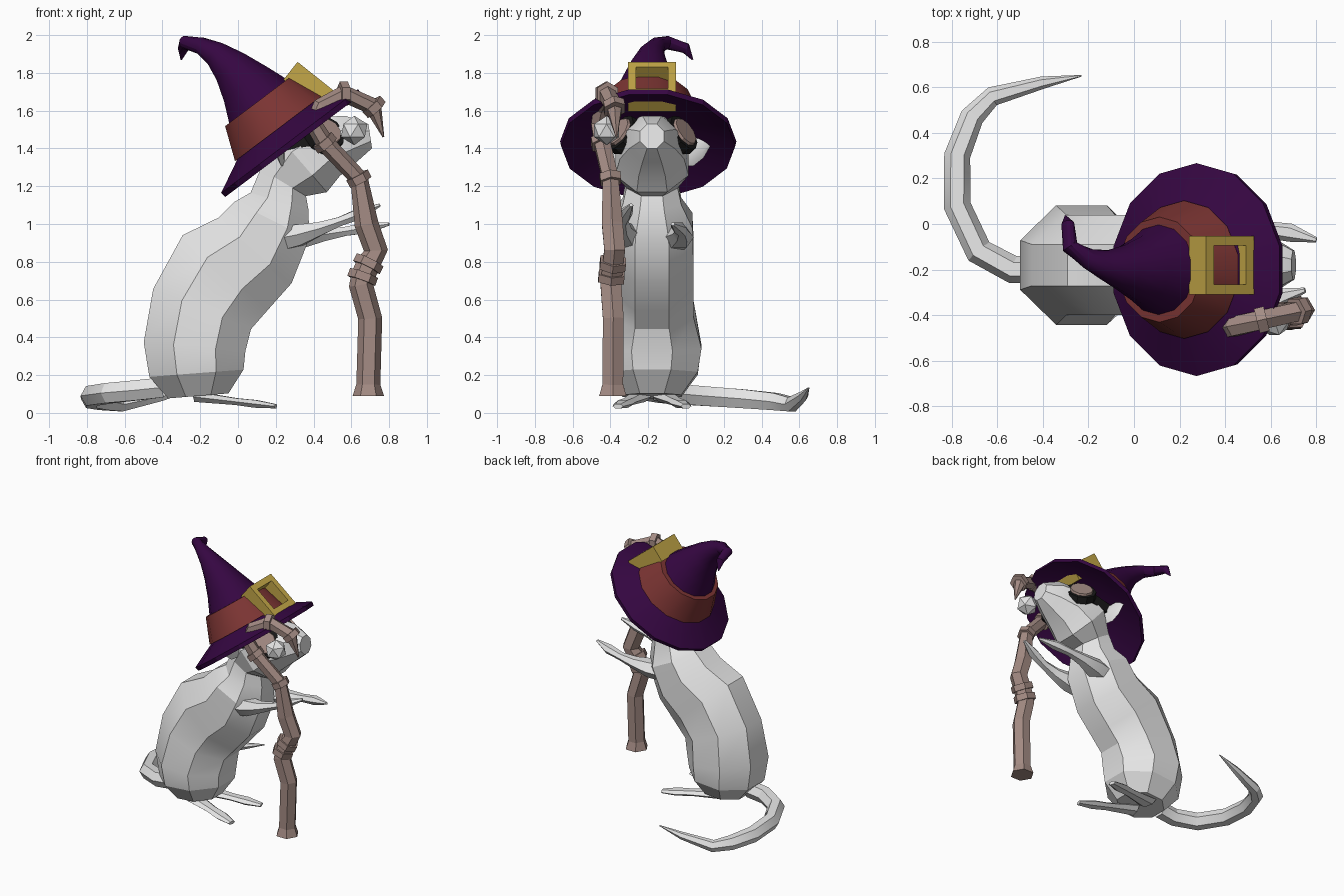
import bpy, bmesh, math
from mathutils import Vector

cube = bpy.data.objects.get("Cube")
if cube:
    bpy.data.objects.remove(cube, do_unlink=True)


def material(name, red, green, blue):
    mat = bpy.data.materials.new(name)
    mat.use_nodes = True
    colour = (red, green, blue, 1)
    mat.diffuse_color = colour
    mat.node_tree.nodes["Principled BSDF"].inputs["Base Color"].default_value = colour
    return mat


FUR = material("pale_fur", .78, .78, .78)
PURPLE = material("purple_felt", .036, .002, .054)
RED = material("red_band", .2, .035, .033)
GOLD = material("gold", .55, .39, .065)
WOOD = material("brown_wood", .37, .26, .23)
BLACK = material("black_strap", .01, .01, .01)

X_AXIS, Y_AXIS, Z_AXIS = Vector((1, 0, 0)), Vector((0, 1, 0)), Vector((0, 0, 1))
MIDDLE = -.18  # the animal's plane of symmetry in y


def finish(name, bm, mat, smooth):
    """Turn a bmesh into a named object, flat or smooth up to an angle."""
    bmesh.ops.recalc_face_normals(bm, faces=bm.faces)
    mesh = bpy.data.meshes.new(name)
    bm.to_mesh(mesh)
    bm.free()
    mesh.materials.append(mat)
    obj = bpy.data.objects.new(name, mesh)
    bpy.context.collection.objects.link(obj)
    if smooth:
        bpy.ops.object.select_all(action="DESELECT")
        obj.select_set(True)
        bpy.context.view_layer.objects.active = obj
        bpy.ops.object.shade_smooth_by_angle(angle=math.radians(25))


def skin(name, rings, mat, smooth=True, closed=False):
    """Bridge equal point loops; cap the two ends, or join them if closed."""
    bm = bmesh.new()
    loops = [[bm.verts.new(point) for point in ring] for ring in rings]
    pairs = list(zip(loops, loops[1:]))
    if closed:
        pairs.append((loops[-1], loops[0]))
    else:
        bm.faces.new(loops[0])
        bm.faces.new(loops[-1])
    for lower, upper in pairs:
        for i in range(len(lower)):
            bm.faces.new((lower[i - 1], lower[i], upper[i], upper[i - 1]))
    finish(name, bm, mat, smooth)


def polygon(centre, across, along, sides):
    """A polygon whose flat sides touch the given half sizes."""
    grow = 1 / math.cos(math.pi / sides)
    angles = [math.tau * (i + .5) / sides for i in range(sides)]
    return [centre + (across * math.cos(a) + along * math.sin(a)) * grow for a in angles]


def tangent(points, i):
    ahead = points[min(i + 1, len(points) - 1)]
    return (ahead - points[max(i - 1, 0)]).normalized()


def tube(name, points, radii, mat, ref, sides=6, flat=1, widths=None, smooth=True):
    """Sweep a polygon along points; flat or widths set its half size along ref."""
    widths = widths or [radius * flat for radius in radii]
    rings = []
    for i, point in enumerate(points):
        along = tangent(points, i)
        across = (ref - along * ref.dot(along)).normalized()
        rings.append(polygon(point, across * widths[i], along.cross(across) * radii[i], sides))
    skin(name, rings, mat, smooth)


def limb(name, start, end, radii, mat, ref, **options):
    """A straight tube with evenly spaced radii."""
    last = len(radii) - 1
    points = [start.lerp(end, i / last) for i in range(last + 1)]
    tube(name, points, radii, mat, ref, **options)


# Body and head: x, z and radius along the spine; the hips are widest
spine = [
    (-.21, .09, .16), (-.22, .21, .25), (-.23, .35, .27), (-.19, .55, .28),
    (-.07, .74, .3), (.09, .86, .26), (.18, 1.02, .22), (.22, 1.12, .16),
    (.24, 1.22, .14), (.34, 1.32, .2), (.46, 1.41, .175), (.6, 1.45, .125), (.7, 1.465, .065),
]
tube("body_and_head", [Vector((x, MIDDLE, z)) for x, z, radius in spine],
     [radius for x, z, radius in spine], FUR, Y_AXIS, sides=8,
     widths=[min(radius * .97, .265 if z < .4 else .22) for x, z, radius in spine])

# Tail: curls round on the ground, lowest at three quarters of its length
curl = [(-.4, -.2), (-.53, -.2), (-.68, -.12), (-.775, .08), (-.775, .3),
        (-.71, .47), (-.62, .56), (-.4, .62), (-.23, .65)]
tail_points, tail_radii = [], []
for i, (x, y) in enumerate(curl):
    t = i / 8
    tail_points.append(Vector((x, y, .045 + max(.12 * (.75 - t), .35 * (t - .75)))))
    tail_radii.append(.05 * (1 - t ** 4) + .003)
tube("tail", tail_points, tail_radii, FUR, Z_AXIS)

# Paired parts
for side, s, lift in (("left", 1, .08), ("right", -1, .18)):
    def at(x, offset, z):
        return Vector((x, MIDDLE + s * offset, z))

    # Arms bow outwards a little
    reach = .62 - lift / 2
    steps = [i / 5 for i in range(6)]
    tube(side + "_arm",
         [at(.22 + reach * t, .11 + .2 * t * (1 - t), .92 + lift * t ** 1.3) for t in steps],
         (.08, .07, .045, .03, .035, .01), FUR, Z_AXIS, flat=.8)
    limb(side + "_foot", at(-.22, .07, .085), at(.2, .18, .035),
         (.06, .05, .04, .045, .025), FUR, Z_AXIS, flat=.45)
    limb(side + "_ear", at(.24, .13, 1.35), at(.2, .31, 1.43),
         (.04, .065, .05, .008), FUR, X_AXIS, flat=.25)

    # Goggles resting on the upper cheeks
    eye = at(.46, .155, 1.475)
    outward = Vector((.4, s * .7, .5)).normalized()
    limb(side + "_goggle_padding", eye - outward * .03, eye + outward * .02,
         (.105, .1), BLACK, X_AXIS, sides=10)
    limb(side + "_goggle_lens", eye, eye + outward * .035, (.085, .075), WOOD, X_AXIS, sides=10)
    limb(side + "_goggle_strap", at(.44, .18, 1.46), at(.2, .16, 1.42),
         (.015, .015), BLACK, Z_AXIS, sides=4, flat=2.5)

# Hat brim: a shallow cone turned around the tilted hat axis
hat = Vector((.28, -.2, 1.43))
tilt = math.radians(37)
axis = Vector((-math.sin(tilt), 0, math.cos(tilt)))
downhill = Y_AXIS.cross(axis)
brim = [(.02, .08), (.25, .07), (.45, -.02), (.455, .01), (.28, .1), (.02, .11)]
skin("hat_brim", [polygon(hat + axis * h, downhill * r, Y_AXIS * r, 14) for r, h in brim],
     PURPLE)
limb("hat_band", hat + axis * .1, hat + axis * .28, (.295, .225), RED, downhill, sides=14)

# Hat crown: a bending cone with its hooked tip
crown_points, crown_radii = [], []
for i in range(7):
    t = i / 6
    crown_points.append(Vector((.2 - .48 * t, -.2 + .1 * t ** 4,
                                1.52 + .44 * math.sin(t * math.pi / 2))))
    crown_radii.append(.035 + .23 * (1 - t) ** 1.8)
crown_points += [Vector((-.29, 0, 1.93)), Vector((-.3, .035, 1.87))]
tube("hat_crown", crown_points, crown_radii + [.028, .004], PURPLE, downhill, sides=14)

# Buckle: a square frame lying on the front of the band
facing = Vector((.62, 0, .78)).normalized()
uphill = facing.cross(Y_AXIS)
buckle = Vector((.39, MIDDLE, 1.735))
frame = []
for half, depth in ((.135, -.07), (.135, .05), (.09, .05), (.09, -.07)):
    frame.append(polygon(buckle + facing * depth, uphill * half, Y_AXIS * half * .95, 4))
skin("hat_buckle", frame, GOLD, smooth=False, closed=True)

# Staff: x and z of its joints, leaning slightly in y
joints = [
    (.69, .09), (.69, .15), (.7, .5), (.65, .68), (.66, .72), (.69, .79), (.73, .86),
    (.68, 1), (.64, 1.24), (.46, 1.43), (.4, 1.53), (.44, 1.62), (.56, 1.69), (.72, 1.62),
    (.77, 1.46),
]
staff = [Vector((x, x / 4 - .56, z)) for x, z in joints]
thickness = [.055 if point.z < 1.2 else .042 for point in staff]
thickness[0], thickness[-1] = .072, .004
tube("staff", staff, thickness, WOOD, Y_AXIS, smooth=False)

# Knots around some of the joints
for i in (4, 5, 8, 9, 12, 13):
    half = tangent(staff, i) * .022
    radius = thickness[i] + .013
    limb(f"staff_knot_{i}", staff[i] - half, staff[i] + half, (radius, radius),
         WOOD, Y_AXIS, smooth=False)

# Crystal floating in the crook
bm = bmesh.new()
bmesh.ops.create_icosphere(bm, subdivisions=1, radius=.078)
bmesh.ops.translate(bm, verts=bm.verts, vec=(.615, -.42, 1.495))
finish("staff_crystal", bm, FUR, False)
